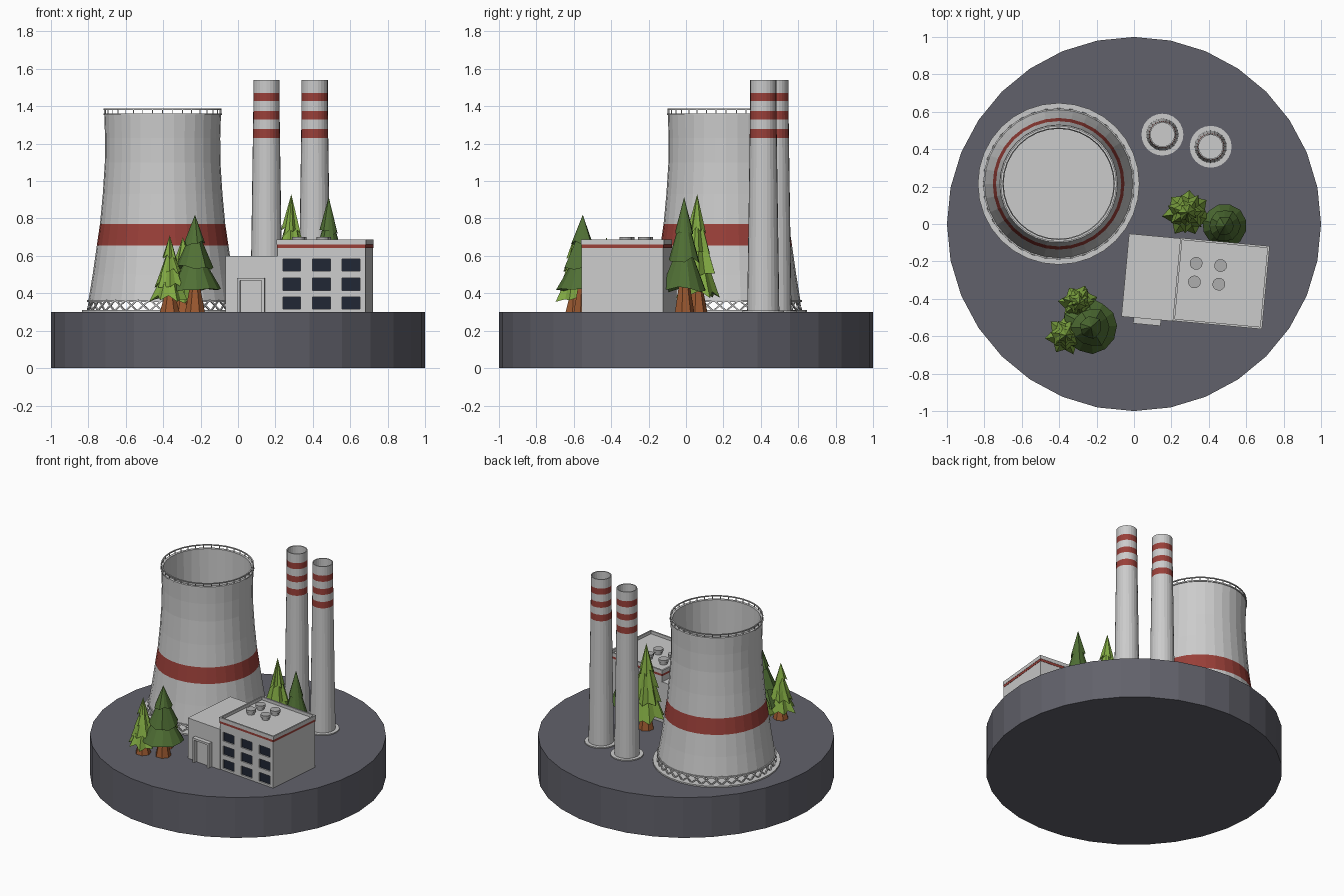
import bpy, bmesh, math, random
from mathutils import Matrix, Vector

if "Cube" in bpy.data.objects:
    bpy.data.objects.remove(bpy.data.objects["Cube"])

random.seed(4)


def material(name, rgb):
    m = bpy.data.materials.new(name)
    m.diffuse_color = (*rgb, 1)
    m.use_nodes = True
    m.node_tree.nodes["Principled BSDF"].inputs["Base Color"].default_value = m.diffuse_color
    return m


ASPHALT = material("asphalt", (.12, .12, .145))
CONCRETE = material("concrete", (.8, .8, .8))
VENT = material("vent_grey", (.42, .42, .42))
RED = material("red_paint", (.32, .05, .04))
GLASS = material("dark_glass", (.015, .02, .035))
LEAF = material("light_leaf", (.22, .4, .055))
PINE = material("dark_leaf", (.08, .16, .035))
BARK = material("bark", (.33, .1, .03))


def finish(name, bm, *mats, matrix=Matrix(), normals=True):
    if normals:
        bmesh.ops.recalc_face_normals(bm, faces=bm.faces)
    me = bpy.data.meshes.new(name)
    bm.to_mesh(me)
    bm.free()
    for m in mats:
        me.materials.append(m)
    ob = bpy.data.objects.new(name, me)
    ob.matrix_world = matrix
    bpy.context.collection.objects.link(ob)
    return ob


def add_box(bm, x0, x1, y0, y1, z0, z1):
    m = Matrix.Translation(((x0 + x1) / 2, (y0 + y1) / 2, (z0 + z1) / 2)) @ Matrix.Diagonal((x1 - x0, y1 - y0, z1 - z0, 1))
    return bmesh.ops.create_cube(bm, size=1, matrix=m)["verts"]


def add_beam(bm, a, b, w):
    a, b = Vector(a), Vector(b)
    d = b - a
    m = Matrix.Translation((a + b) / 2) @ d.to_track_quat('Z', 'Y').to_matrix().to_4x4() @ Matrix.Diagonal((w, w, d.length, 1))
    bmesh.ops.create_cube(bm, size=1, matrix=m)


def add_cylinder(bm, r1, r2, z0, z1, n, x=0, y=0):
    bmesh.ops.create_cone(bm, cap_ends=True, segments=n, radius1=r1, radius2=r2, depth=z1 - z0,
                          matrix=Matrix.Translation((x, y, (z0 + z1) / 2)))


def add_lathe(bm, profile, n, red=()):
    """Closed profile of (r, z) turned round z; segments listed in red get slot 1."""
    rings = [[bm.verts.new((r * math.cos(math.tau * i / n), r * math.sin(math.tau * i / n), z))
              for i in range(n)] for r, z in profile]
    for k, ring in enumerate(rings):
        up = rings[(k + 1) % len(rings)]
        for i in range(n):
            j = (i + 1) % n
            bm.faces.new((ring[i], ring[j], up[j], up[i])).material_index = int(k in red)


def polar(r, a, z):
    return (r * math.cos(a), r * math.sin(a), z)


# Round base
bm = bmesh.new()
add_cylinder(bm, 1, 1, 0, .3, 32)
finish("base", bm, ASPHALT)

# Cooling tower shell with painted band
TOWER = Matrix.Translation((-.403, .215, 0))
bm = bmesh.new()
add_lathe(bm, [(.397, .36), (.374, .5), (.352, .655), (.335, .77), (.32, .93), (.309, 1.1), (.308, 1.23), (.312, 1.36),
               (.299, 1.36), (.294, 1.1), (.32, .77), (.382, .36)], 32, red=(2,))
finish("tower_shell", bm, CONCRETE, RED, matrix=TOWER)
bm = bmesh.new()
add_cylinder(bm, .432, .432, .295, .31, 32)
finish("tower_plinth", bm, CONCRETE, matrix=TOWER)

# Crossed struts under the shell and railing round the rim
struts, rail = bmesh.new(), bmesh.new()
N = 36
for i in range(N):
    a, b = math.tau * i / N, math.tau * (i + 1) / N
    add_beam(struts, polar(.402, a, .305), polar(.392, b, .365), .008)
    add_beam(struts, polar(.402, b, .305), polar(.392, a, .365), .008)
    add_beam(rail, polar(.311, a, 1.355), polar(.311, a, 1.385), .005)
add_lathe(struts, [(.404, .354), (.404, .364), (.384, .364), (.384, .354)], 32)
add_lathe(rail, [(.315, 1.38), (.315, 1.387), (.307, 1.387), (.307, 1.38)], 32)
add_lathe(rail, [(.317, 1.352), (.317, 1.361), (.298, 1.361), (.298, 1.352)], 32)
finish("tower_struts", struts, CONCRETE, matrix=TOWER)
finish("tower_railing", rail, CONCRETE, matrix=TOWER)

# Two chimneys with three painted bands each
for name, x, y in (("chimney_left", .152, .478), ("chimney_right", .41, .413)):
    place = Matrix.Translation((x, y, 0))
    bm = bmesh.new()
    levels = [.3, 1.23, 1.278, 1.33, 1.374, 1.427, 1.472, 1.54]
    outer = [(.086 - .016 * min(1, (z - .3) / 1.1), z) for z in levels]
    add_lathe(bm, outer + [(.063, 1.54), (.063, .305)], 24, red=(1, 3, 5))
    finish(name, bm, CONCRETE, RED, matrix=place)
    bm = bmesh.new()
    add_cylinder(bm, .112, .112, .295, .308, 24)
    finish(name + "_plinth", bm, CONCRETE, matrix=place)

# Office building, in local axes turned slightly clockwise
HOUSE = Matrix.Translation((.466, -.318, 0)) @ Matrix.Rotation(math.radians(-5.3), 4, 'Z')
bm = bmesh.new()
add_box(bm, -.236, .236, -.219, .219, .295, .65)
walls = finish("office_walls", bm, CONCRETE, matrix=HOUSE)
cut, panes = bmesh.new(), bmesh.new()
for x in (-.159, 0, .159):
    for z in (.348, .449, .551):
        add_box(cut, x - .048, x + .048, -.25, -.205, z - .033, z + .033)
        add_box(panes, x - .048, x + .048, -.21, -.203, z - .033, z + .033)
cutter = finish("window_cutter", cut, matrix=HOUSE)
cutter.hide_render = True
cutter.hide_set(True)
mod = walls.modifiers.new("windows", 'BOOLEAN')
mod.operation, mod.solver, mod.object = 'DIFFERENCE', 'EXACT', cutter
finish("office_windows", panes, GLASS, matrix=HOUSE)

# Red trim and sunken roof
bm = bmesh.new()
add_box(bm, -.238, .238, -.221, .221, .643, .663)
finish("office_trim", bm, RED, matrix=HOUSE)
bm = bmesh.new()
add_box(bm, -.24, .24, -.223, .223, .66, .687)
bm.normal_update()
top = max(bm.faces, key=lambda f: f.calc_center_median().z)
bmesh.ops.inset_region(bm, faces=[top], thickness=.016)
edge = bmesh.ops.extrude_discrete_faces(bm, faces=[top])["faces"][0]
bmesh.ops.translate(bm, verts=edge.verts, vec=(0, 0, -.022))
finish("office_roof", bm, CONCRETE, matrix=HOUSE)

# Roof vents
bm = bmesh.new()
for x in (-.143, -.012):
    for y in (.095, -.005):
        add_cylinder(bm, .026, .026, .66, .69, 16, x, y)
        add_cylinder(bm, .034, .034, .682, .702, 16, x, y)
finish("roof_vents", bm, VENT, matrix=HOUSE)

# Lower wing with entrance portal and door
bm = bmesh.new()
add_box(bm, -.515, -.23, -.225, .22, .295, .6)
finish("wing", bm, CONCRETE, matrix=HOUSE)
bm = bmesh.new()
add_box(bm, -.449, -.434, -.256, -.22, .295, .482)
add_box(bm, -.317, -.302, -.256, -.22, .295, .482)
add_box(bm, -.449, -.302, -.256, -.22, .468, .483)
finish("entrance_portal", bm, CONCRETE, matrix=HOUSE)
bm = bmesh.new()
add_box(bm, -.43, -.321, -.231, -.22, .295, .462)
finish("door", bm, CONCRETE, matrix=HOUSE)


def tree(name, x, y, z0, z1, r, mat, n, tiers, zig):
    """Jagged stacked cones on a flared trunk."""
    bm = bmesh.new()
    h = z1 - z0
    for t in range(tiers):
        zb = z0 + h * .62 * t / max(1, tiers - 1)
        rt = r * (1 - .6 * t / (tiers - 1))
        za = z1 if t == tiers - 1 else min(z1 - .05, zb + h * .62)
        apex = bm.verts.new((0, 0, za))
        under = bm.verts.new((0, 0, zb + h * .12))
        spin = random.uniform(0, math.tau)
        rim = []
        for i in range(n):
            out = i % 2 == 0
            rr = rt * (random.uniform(.88, 1.05) if out else 1 - zig)
            rim.append(bm.verts.new(polar(rr, spin + math.tau * i / n, zb + (0 if out else h * zig * .15) + random.uniform(-.015, .015))))
        for i in range(n):
            j = (i + 1) % n
            bm.faces.new((apex, rim[i], rim[j]))
            bm.faces.new((under, rim[j], rim[i]))
    finish(name + "_leaves", bm, mat, matrix=Matrix.Translation((x, y, 0)))
    bm = bmesh.new()
    add_cylinder(bm, .055, .018, .295, z0 + h * .2, 7)
    finish(name + "_trunk", bm, BARK, matrix=Matrix.Translation((x, y, 0)))


# Trees behind the office and in front of the tower
tree("back_tree_light", .285, .06, .38, .93, .135, LEAF, 14, 4, .3)
tree("back_tree_dark", .485, -.01, .42, .915, .13, PINE, 12, 3, .1)
tree("front_tree_dark", -.23, -.552, .405, .82, .155, PINE, 12, 3, .1)
tree("front_tree_light_a", -.295, -.425, .36, .7, .11, LEAF, 14, 4, .3)
tree("front_tree_light_b", -.365, -.595, .36, .71, .11, LEAF, 14, 4, .3)
